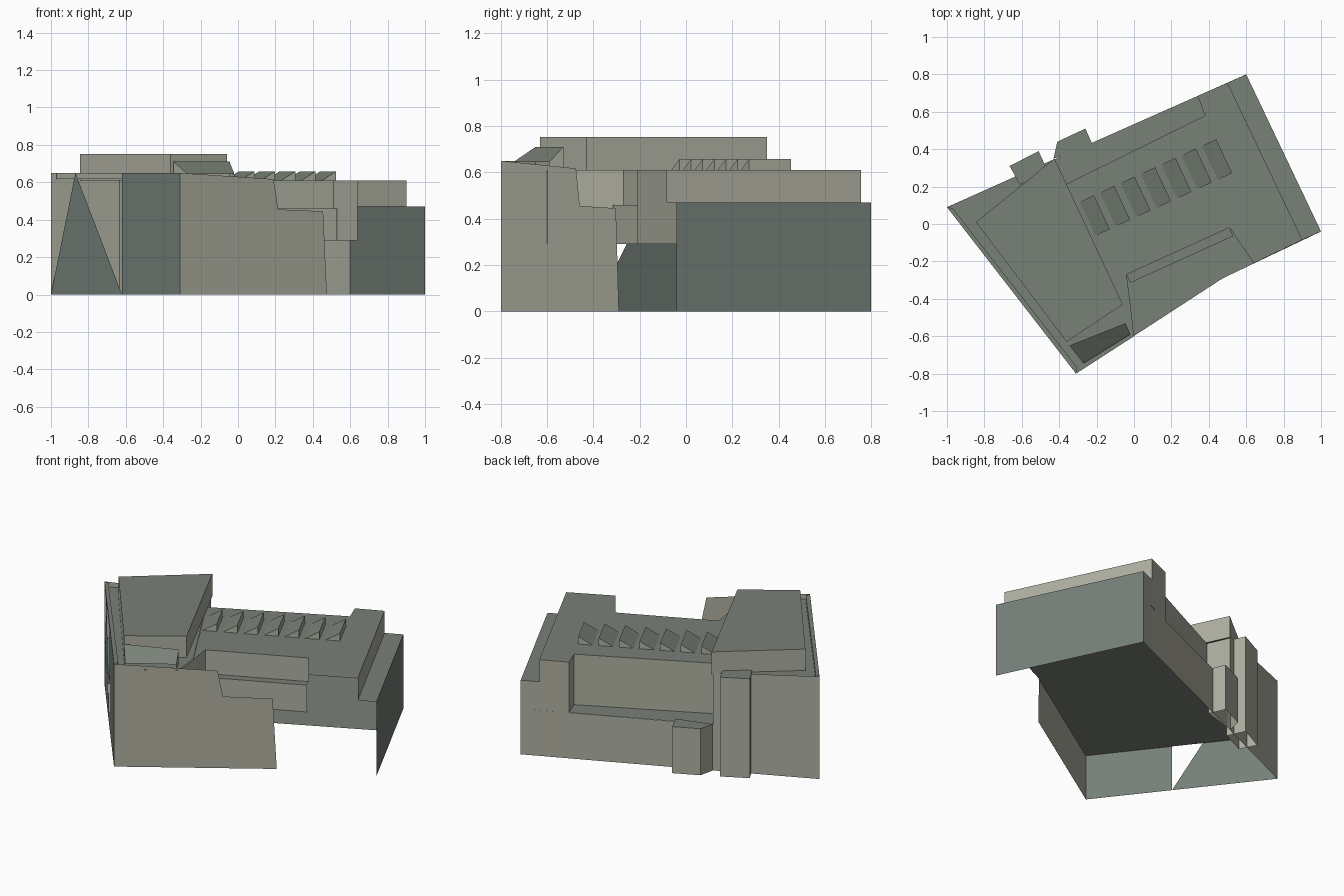
import bpy

if "Cube" in bpy.data.objects:
    bpy.data.objects.remove(bpy.data.objects["Cube"])


def material(name, rgb):
    m = bpy.data.materials.new(name)
    m.diffuse_color = (*rgb, 1)
    m.use_nodes = True
    m.node_tree.nodes["Principled BSDF"].inputs["Base Color"].default_value = m.diffuse_color
    return m


MATS = [material("beige_wall", (0.42, 0.425, 0.35)),
        material("roof_grey", (0.19, 0.22, 0.185)),
        material("side_grey", (0.175, 0.21, 0.185))]
WALL, ROOF, SIDE = 0, 1, 2


def build(name, faces):
    """faces: list of (points, material index)"""
    verts, polys, idx = [], [], []
    for pts, m in faces:
        polys.append(list(range(len(verts), len(verts) + len(pts))))
        verts += pts
        idx.append(m)
    me = bpy.data.meshes.new(name)
    me.from_pydata(verts, [], polys)
    for m in MATS:
        me.materials.append(m)
    for p, i in zip(me.polygons, idx):
        p.material_index = i
    me.update()
    ob = bpy.data.objects.new(name, me)
    bpy.context.collection.objects.link(ob)
    return ob


def flat(name, pts, z, m=ROOF):
    build(name, [([(x, y, z) for x, y in pts], m)])


def strip(name, pts, z0, z1, m=WALL, closed=False):
    """vertical walls along a plan line"""
    ends = pts[1:] + (pts[:1] if closed else [])
    build(name, [([(*a, z0), (*b, z0), (*b, z1), (*a, z1)], m) for a, b in zip(pts, ends)])


def block(name, pts, z0, z1):
    """prism with beige sides and a grey lid"""
    n = len(pts)
    fs = [([(*pts[i], z0), (*pts[(i + 1) % n], z0), (*pts[(i + 1) % n], z1), (*pts[i], z1)], WALL)
          for i in range(n)]
    build(name, fs + [([(x, y, z1) for x, y in pts], ROOF)])


def along(a, b, t):
    return (a[0] + (b[0] - a[0]) * t, a[1] + (b[1] - a[1]) * t)


# main plan corners
W, S, E, N = (-1, 0.09), (-0.31, -0.8), (1, -0.04), (0.6, 0.8)
S2 = (0.475, -0.29)
T = (-0.43, 0.345)         # back end of the high wing
B1, B2 = (0.34, 0.685), (0.5, 0.755)
R0, R1 = (-0.37, 0.21), (0.38, 0.58)
A, B, C = (-0.04, -0.27), (0.51, -0.02), (0.64, -0.21)
D, F = (-0.02, -0.42), (0.0, -0.6)
EE = (0.9, -0.085)

# floor slab across the whole plan
flat("floor_slab", [W, N, E, S2, S], 0.29)

# front wall with stepped top
def on_front(x, z):
    return (x, S[1] + (x - S[0]) / (S2[0] - S[0]) * (S2[1] - S[1]), z)

build("front_wall", [([on_front(x, z) for x, z in
      [(-0.31, 0), (0.475, 0), (0.455, 0.445), (0.215, 0.455), (0.19, 0.617), (-0.31, 0.65)]], WALL)])

# left wall: a full panel and a triangular panel
M, P = along(W, S, 0.55), along(W, S, 0.19)
build("left_wall", [([(*M, 0), (*S, 0), (*S, 0.65), (*M, 0.65)], SIDE),
                    ([(*W, 0), (*M, 0), (*P, 0.65)], SIDE)])

# right wall
strip("right_wall", [E, N], 0, 0.47, SIDE)

# back wall pieces of different height
build("back_wall", [([(*a, 0), (*b, 0), (*b, zb), (*a, za)], WALL) for a, b, za, zb in
                    [(W, T, 0.65, 0.62), (T, B1, 0.29, 0.29), (B1, B2, 0.61, 0.61), (B2, N, 0.47, 0.47)]])

# main roof, its edge walls and the low ledge on the right
flat("main_roof", [R0, R1, B1, B2, EE, C, B, A, D], 0.61)
strip("back_recess_walls", [T, R0, R1, B1], 0.29, 0.61)
strip("right_step_wall", [EE, B2], 0.47, 0.61)
flat("right_ledge", [EE, E, N, B2], 0.47)

# front recess: upper wall, projecting lower wall, side walls
LA, LB = (-0.02, -0.315), (0.53, -0.065)
strip("recess_upper_wall", [A, B], 0.46, 0.61)
strip("recess_lower_wall", [LA, LB], 0.29, 0.46)
flat("recess_ledge", [A, B, LB, LA], 0.46)
strip("recess_right_wall", [B, C], 0.29, 0.61)
strip("recess_left_wall", [A, D, F], 0.29, 0.61)

# high wing deck with a slim raised edge
flat("wing_deck", [W, T, R0, D, F, S], 0.617)
W2, S3 = (-0.97, 0.085), (-0.305, -0.765)
strip("edge_inner_wall", [W2, S3], 0.617, 0.65)
flat("edge_top", [W, W2, S3, S], 0.65)

# raised storey on the wing
block("upper_storey", [(-0.845, 0.01), (-0.425, 0.35), (-0.06, -0.43), (-0.36, -0.63)], 0.61, 0.752)

# small sloped roof hut at the front corner
a, b, c, d = (-0.345, -0.65), (-0.045, -0.53), (-0.02, -0.59), (-0.27, -0.745)
build("roof_hut", [([(*a, 0.71), (*b, 0.71), (*c, 0.645), (*d, 0.645)], ROOF),
                   ([(*a, 0.61), (*b, 0.61), (*b, 0.71), (*a, 0.71)], WALL),
                   ([(*b, 0.61), (*c, 0.61), (*c, 0.645), (*b, 0.71)], WALL),
                   ([(*d, 0.61), (*a, 0.61), (*a, 0.71), (*d, 0.645)], WALL)])

# shafts on the back wall
block("tall_shaft", [(-0.665, 0.31), (-0.51, 0.39), (-0.46, 0.28), (-0.61, 0.21)], 0, 0.63)
block("low_shaft", [(-0.43, 0.35), (-0.41, 0.44), (-0.26, 0.51), (-0.215, 0.41)], 0, 0.295)

# row of sawtooth skylights
for i in range(7):
    cx, cy = -0.21 + 0.109 * i, 0.045 + 0.05 * i

    def q(u, v, z):
        return (cx + 0.905 * u + 0.425 * v, cy + 0.425 * u - 0.905 * v, z)

    u, v, lo, hi = 0.042, 0.1, 0.61, 0.658
    build("skylight", [([q(-u, -v, lo), q(-u, v, lo), q(u, v, hi), q(u, -v, hi)], ROOF),
                       ([q(u, -v, lo), q(u, v, lo), q(u, v, hi), q(u, -v, hi)], WALL),
                       ([q(-u, v, lo), q(u, v, lo), q(u, v, hi)], WALL),
                       ([q(-u, -v, lo), q(u, -v, lo), q(u, -v, hi)], WALL)])
